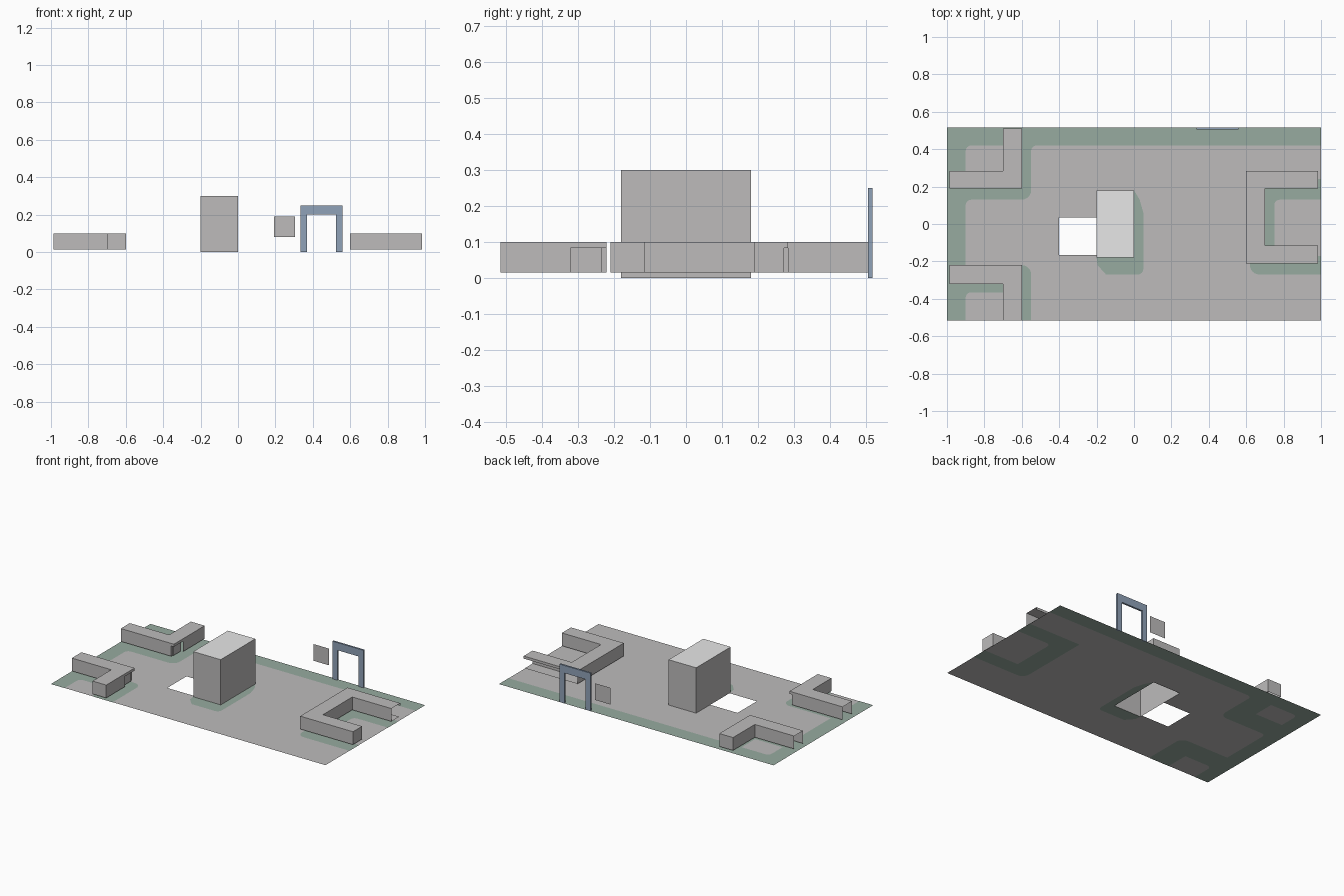
import bpy, bmesh, math

if "Cube" in bpy.data.objects:
    bpy.data.objects.remove(bpy.data.objects["Cube"])


def material(name, r, g, b):
    m = bpy.data.materials.new(name)
    m.diffuse_color = (r, g, b, 1)
    m.use_nodes = True
    m.node_tree.nodes["Principled BSDF"].inputs["Base Color"].default_value = m.diffuse_color
    return m


GREY = material("mid_grey", 0.51, 0.50, 0.50)
LIGHT = material("light_grey", 0.80, 0.80, 0.80)
GREEN = material("sage_green", 0.31, 0.41, 0.35)
BLUE = material("steel_blue", 0.28, 0.36, 0.48)
BASE, LIP, TOP = 0.015, 0.083, 0.1      # counter heights
W, D = 1.0, 0.517                       # floor half sizes


def finish(bm, name, *mats):
    me = bpy.data.meshes.new(name)
    bm.to_mesh(me)
    bm.free()
    for m in mats:
        me.materials.append(m)
    ob = bpy.data.objects.new(name, me)
    bpy.context.collection.objects.link(ob)
    return ob


def flat(bm, pts, z):
    return bm.faces.new([bm.verts.new((x, y, z)) for x, y in pts])


def walls(bm, path, z0, z1):
    low = [bm.verts.new((x, y, z0)) for x, y in path]
    high = [bm.verts.new((x, y, z1)) for x, y in path]
    for i in range(len(path) - 1):
        bm.faces.new((low[i], low[i + 1], high[i + 1], high[i]))


def rect(x0, x1, y0, y1):
    return [(x0, y0), (x1, y0), (x1, y1), (x0, y1)]


def arc(cx, cy, r, a0, a1, n=6):
    return [(cx + r * math.cos(math.radians(a0 + (a1 - a0) * i / n)),
             cy + r * math.sin(math.radians(a0 + (a1 - a0) * i / n)))
            for i in range(n + 1)]


def fillet(x, y, sx, sy, r=0.03):
    # small infill that rounds an inner corner opening toward (sx, sy)
    a = {(1, 1): 180, (-1, 1): 270, (-1, -1): 0, (1, -1): 90}[(sx, sy)]
    return [(x, y)] + arc(x + sx * r, y + sy * r, r, a, a + 90)


# Floor with an opening beside and under the pillar
bm = bmesh.new()
xs = [-W, -0.4, -0.2, 0, W]
ys = [-D, -0.18, -0.165, 0.035, 0.18, D]
for i in range(4):
    for j in range(5):
        if (i == 1 and j == 2) or (i == 2 and 1 <= j <= 3):
            continue
        flat(bm, rect(xs[i], xs[i + 1], ys[j], ys[j + 1]), 0.001)
bmesh.ops.remove_doubles(bm, verts=bm.verts, dist=1e-5)
finish(bm, "floor", GREY)

# Green floor bands, visible from above and below
R = 0.05
shapes = [
    rect(-W, W, 0.42, D),
    rect(-W, -0.9, -D, 0.42),
    # band around the back left counter
    [(-0.9, 0.28), (-0.9, 0.13)] + arc(-0.55 - R, 0.13 + R, R, 270, 360) + [(-0.55, 0.28)],
    rect(-0.7, -0.55, 0.28, 0.42),
    # band around the front left counter
    [(-0.9, -0.365), (-0.55, -0.365)] + arc(-0.55 - R, -0.22 - R, R, 0, 90) + [(-0.9, -0.22)],
    rect(-0.7, -0.55, -D, -0.365),
    # band around the right counter
    [(0.62, -0.17)] + arc(0.62 + R, -0.27 + R, R, 180, 270) + [(W, -0.27), (W, -0.17)],
    rect(0.62, 0.75, -0.17, 0.13),
    rect(0.62, W, 0.13, 0.24),
    # band around the pillar
    [(-0.2, -0.18), (-0.195, -0.22), (-0.15, -0.27)]
    + arc(0.02, -0.24, 0.03, 270, 360) + [(0.05, -0.18)],
    [(0, -0.18), (0.05, -0.18), (0.05, 0.06), (0.03, 0.13), (0, 0.18)],
    # rounded inner corners
    fillet(-0.55, 0.42, 1, -1), fillet(-0.9, 0.42, 1, -1),
    fillet(-0.9, 0.13, 1, -1), fillet(-0.9, -0.365, 1, -1),
    fillet(0.75, 0.13, 1, -1),
]
bm = bmesh.new()
for s in shapes:
    for z in (0.0, 0.002):
        flat(bm, s, z)
bm.normal_update()
for f in bm.faces:
    up = f.calc_center_median().z > 0.001
    if (f.normal.z > 0) != up:
        f.normal_flip()
finish(bm, "floor_bands", GREEN)

# Pillar, open underneath, with a lighter top
bm = bmesh.new()
base = rect(-0.2, 0, -0.18, 0.18)
walls(bm, base + base[:1], 0, 0.3)
flat(bm, base, 0.3).material_index = 1
bmesh.ops.remove_doubles(bm, verts=bm.verts, dist=1e-5)
bmesh.ops.recalc_face_normals(bm, faces=bm.faces)
finish(bm, "pillar", GREY, LIGHT)


# L-shaped counters with a recessed corner and an open wall-side end
def l_counter(name, ya, yb, ye):
    bm = bmesh.new()
    x0, x1, x2 = -0.987, -0.7, -0.6
    yc = ya + math.copysign(0.015, yb - ya)
    flat(bm, [(x0, ya), (x2, ya), (x2, ye), (x1, ye), (x1, yb), (x0, yb)], TOP)
    walls(bm, [(x2, yb), (x2, ye), (x1, ye), (x1, yb), (x0, yb)], BASE, TOP)
    walls(bm, [(x0, ya), (x2 - 0.02, ya)], BASE, TOP)
    walls(bm, [(x2 - 0.02, ya), (x2, ya), (x2, yb)], LIP, TOP)
    walls(bm, [(x2 - 0.02, ya), (x2 - 0.02, yc), (x2 - 0.015, yc), (x2 - 0.015, yb)], BASE, LIP)
    bmesh.ops.remove_doubles(bm, verts=bm.verts, dist=1e-5)
    bmesh.ops.recalc_face_normals(bm, faces=bm.faces)
    finish(bm, name, GREY)


l_counter("front_left_counter", -0.22, -0.32, -0.515)
l_counter("back_left_counter", 0.19, 0.283, 0.51)

# U-shaped counter, its back arm open toward the rear
bm = bmesh.new()
x0, x1, x2 = 0.6, 0.7, 0.985
flat(bm, [(x0, -0.21), (x2, -0.21), (x2, -0.115), (x1, -0.115),
          (x1, 0.19), (x2, 0.19), (x2, 0.283), (x0, 0.283)], TOP)
walls(bm, [(x0, 0.272), (x0, -0.21), (x2, -0.21), (x2, -0.115),
           (x1, -0.115), (x1, 0.19), (x2, 0.19)], BASE, TOP)
walls(bm, [(x0, 0.272), (x0, 0.283), (x2, 0.283)], LIP, TOP)
flat(bm, rect(x0, x2, 0.19, 0.272), BASE)
bmesh.ops.remove_doubles(bm, verts=bm.verts, dist=1e-5)
bmesh.ops.recalc_face_normals(bm, faces=bm.faces)
finish(bm, "right_counter", GREY)

# Door frame: an arch profile extruded through its depth
bm = bmesh.new()
arch = [(0.335, 0), (0.37, 0), (0.37, 0.2), (0.525, 0.2),
        (0.525, 0), (0.56, 0), (0.56, 0.25), (0.335, 0.25)]
face = bm.faces.new([bm.verts.new((x, 0.505, z)) for x, z in arch])
ext = bmesh.ops.extrude_face_region(bm, geom=[face], use_keep_orig=True)
bmesh.ops.translate(bm, vec=(0, 0.012, 0),
                    verts=[v for v in ext["geom"] if isinstance(v, bmesh.types.BMVert)])
bmesh.ops.recalc_face_normals(bm, faces=bm.faces)
finish(bm, "door_frame", BLUE)

# Flat wall panel beside the door
bm = bmesh.new()
walls(bm, [(0.193, 0.512), (0.305, 0.512)], 0.08, 0.19)
finish(bm, "wall_panel", GREY)
